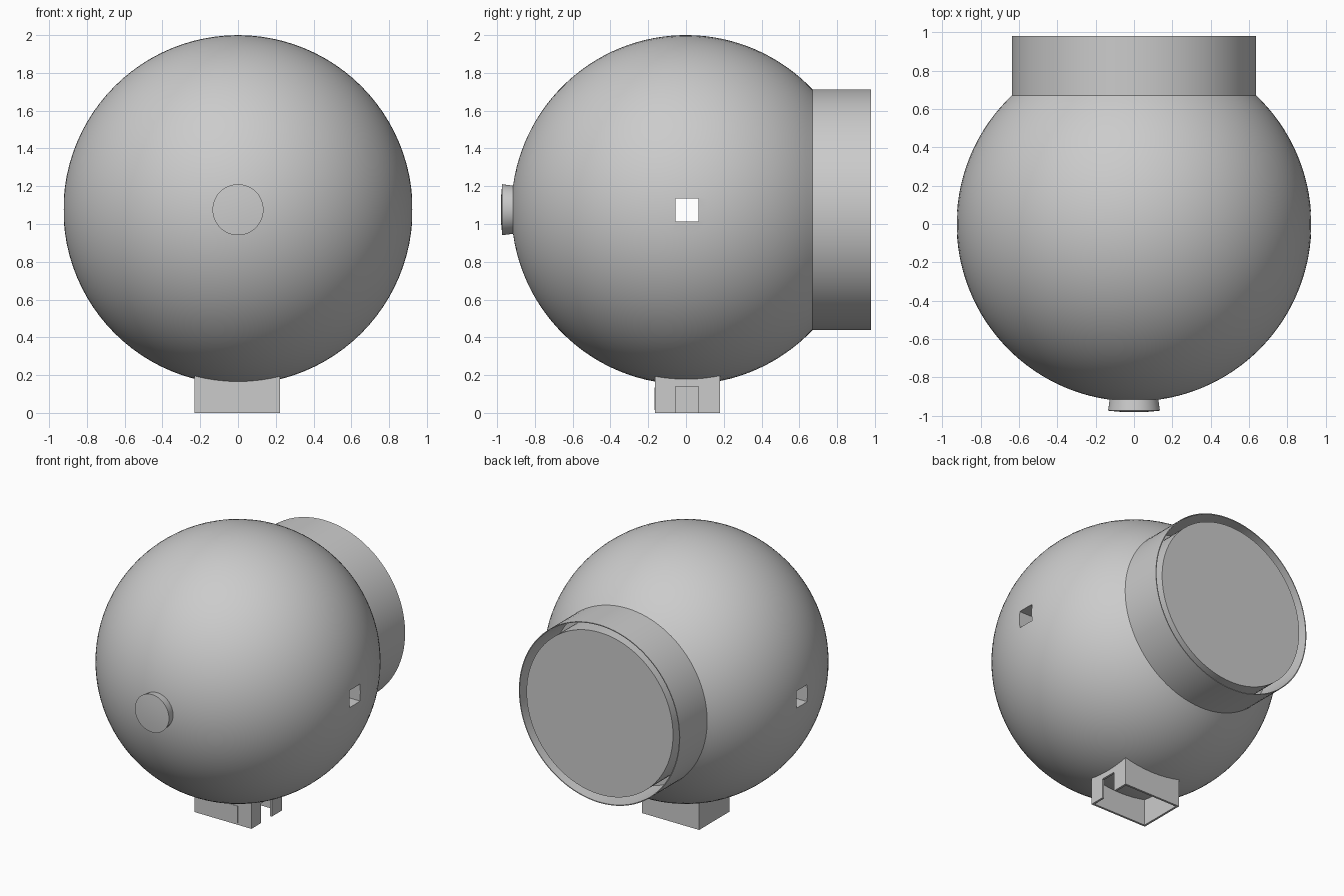
import bpy, bmesh, math
from mathutils import Vector, Matrix

if "Cube" in bpy.data.objects:
    bpy.data.objects.remove(bpy.data.objects["Cube"])

CZ, R = 1.0755, 0.9245          # sphere centre height and radius


def finish(name, bm):
    bmesh.ops.remove_doubles(bm, verts=bm.verts, dist=1e-5)
    bmesh.ops.recalc_face_normals(bm, faces=bm.faces)
    me = bpy.data.meshes.new(name)
    bm.to_mesh(me)
    bm.free()
    ob = bpy.data.objects.new(name, me)
    bpy.context.collection.objects.link(ob)
    return ob


def activate(ob):
    bpy.ops.object.select_all(action='DESELECT')
    ob.select_set(True)
    bpy.context.view_layer.objects.active = ob


def revolve(name, profile, steps):
    """Spin (radius, y) points about the front-to-back axis."""
    bm = bmesh.new()
    vs = [bm.verts.new((r, y, CZ)) for r, y in profile]
    es = [bm.edges.new(p) for p in zip(vs, vs[1:])]
    bmesh.ops.spin(bm, geom=vs + es, cent=(0, 0, CZ), axis=(0, 1, 0),
                   angle=math.tau, steps=steps)
    return finish(name, bm)


def boxes(name, spans):
    """One mesh made of axis-aligned boxes (x0, x1, y0, y1, z0, z1)."""
    bm = bmesh.new()
    for x0, x1, y0, y1, z0, z1 in spans:
        mid = Vector((x0 + x1, y0 + y1, z0 + z1)) / 2
        size = Matrix.Diagonal((x1 - x0, y1 - y0, z1 - z0, 1))
        bmesh.ops.create_cube(bm, size=1, matrix=Matrix.Translation(mid) @ size)
    me = bpy.data.meshes.new(name)
    bm.to_mesh(me)
    bm.free()
    ob = bpy.data.objects.new(name, me)
    bpy.context.collection.objects.link(ob)
    return ob


# Round body with the thin rear collar and the groove inside it
COLLAR = 0.637
end = math.pi - math.asin(COLLAR / R)
n = 48
arc = [(R * math.sin(end * i / n), -R * math.cos(end * i / n)) for i in range(n + 1)]
body = revolve("round_body", arc + [(COLLAR, 0.98), (COLLAR - 0.006, 0.98),
                                    (COLLAR - 0.006, 0.62), (0, 0.62)], 96)

# Square hole through both sides
cutter = boxes("side_hole_cutter", [(-1.2, 1.2, -0.055, 0.066, 1.013, 1.135)])
cutter.hide_render = True
activate(body)
mod = body.modifiers.new("side_hole", 'BOOLEAN')
mod.operation, mod.solver, mod.object = 'DIFFERENCE', 'EXACT', cutter
bpy.ops.object.modifier_apply(modifier=mod.name)
bpy.data.objects.remove(cutter)

# Rear disc inside the collar, and the flared front button
disc = revolve("rear_disc", [(0, 0.61), (0.58, 0.61), (0.58, 0.975), (0, 0.975)], 96)
button = revolve("front_button", [(0, -0.98), (0.07, -0.979), (0.135, -0.973),
                                  (0.122, -0.88), (0, -0.88)], 48)
for ob in (body, disc, button):
    activate(ob)
    bpy.ops.object.shade_smooth_by_angle(angle=math.radians(30))

# Hollow foot: thin walls, with a slot in the right wall
X0, X1, Y0, Y1, T, TOP = -0.23, 0.222, -0.165, 0.18, 0.015, 0.22
boxes("foot", [
    (X0, X1, Y0, Y0 + T, 0, TOP),
    (X0, X1, Y1 - T, Y1, 0, TOP),
    (X0, X0 + T, Y0 + T, Y1 - T, 0, TOP),
    (X1 - T, X1, Y0 + T, -0.055, 0, TOP),
    (X1 - T, X1, 0.065, Y1 - T, 0, TOP),
    (X1 - T, X1, -0.055, 0.065, 0.14, TOP),
])

# Small panel on the front of the foot
boxes("foot_panel", [(0.0, 0.115, Y0 - 0.003, Y0 + 0.005, 0.015, 0.135)])
